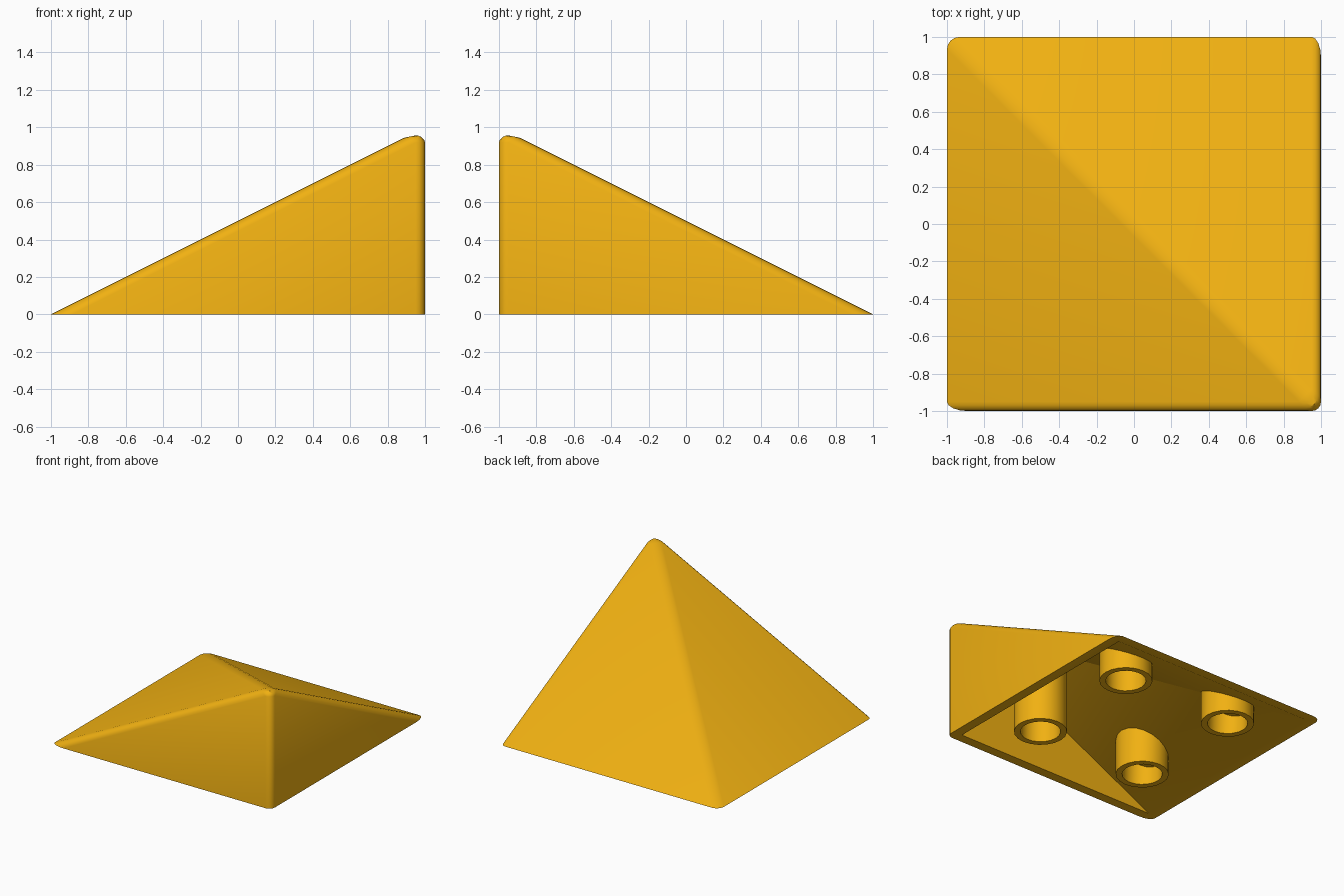
import bpy, bmesh, math

if "Cube" in bpy.data.objects:
    bpy.data.objects.remove(bpy.data.objects["Cube"])

INNER = 0.92      # half-width of the hollow
SIDES = 20

mat = bpy.data.materials.new("yellow_plastic")
mat.diffuse_color = (0.88, 0.44, 0.006, 1)
mat.use_nodes = True
mat.node_tree.nodes["Principled BSDF"].inputs["Base Color"].default_value = mat.diffuse_color


def finish(name, bm):
    bmesh.ops.recalc_face_normals(bm, faces=bm.faces)
    mesh = bpy.data.meshes.new(name)
    bm.to_mesh(mesh)
    bm.free()
    mesh.materials.append(mat)
    obj = bpy.data.objects.new(name, mesh)
    bpy.context.collection.objects.link(obj)
    bpy.ops.object.select_all(action='DESELECT')
    obj.select_set(True)
    bpy.context.view_layer.objects.active = obj
    bpy.ops.object.shade_smooth_by_angle(angle=math.radians(32))
    return obj


def corner_pyramid(bm, h):
    """Four sides rising from a square base to a peak over the front right corner."""
    base = [bm.verts.new((x * h, y * h, 0)) for x, y in ((-1, -1), (1, -1), (1, 1), (-1, 1))]
    peak = bm.verts.new((h, -h, h))
    for i in range(4):
        bm.faces.new((base[i], base[(i + 1) % 4], peak))
    return base, peak


# Hollow shell: rounded outer pyramid, inner pyramid, flat rim between them
bm = bmesh.new()
base, peak = corner_pyramid(bm, 1.0)
bm.faces.new(base[::-1])
bmesh.ops.bevel(bm, geom=list(peak.link_edges), offset=0.05, offset_type='OFFSET',
                segments=4, profile=0.5, affect='EDGES', clamp_overlap=True)
bm.normal_update()
bottom = [f for f in bm.faces if all(abs(v.co.z) < 1e-4 for v in f.verts)]
bmesh.ops.delete(bm, geom=bottom, context='FACES_ONLY')
corner_pyramid(bm, INNER)
rim = [e for e in bm.edges if e.is_boundary]
bmesh.ops.triangle_fill(bm, edges=rim, use_beauty=True, normal=(0, 0, -1))
finish("sloped_shell", bm)


# Tubes on the underside, each running up to the sloping roof
def tube(name, cx, cy, outer=0.2, inner=0.152):
    bm = bmesh.new()
    rings = []
    for r, top in ((outer, True), (outer, False), (inner, False), (inner, True)):
        ring = []
        for i in range(SIDES):
            a = math.tau * i / SIDES
            x, y = cx + r * math.cos(a), cy + r * math.sin(a)
            z = min((INNER - y) / 2, (INNER + x) / 2) + 0.01 if top else 0
            ring.append(bm.verts.new((x, y, z)))
        rings.append(ring)
    for k in range(4):
        a, b = rings[k], rings[(k + 1) % 4]
        for i in range(SIDES):
            j = (i + 1) % SIDES
            bm.faces.new((a[i], a[j], b[j], b[i]))
    finish(name, bm)


for side, x in (("left", -0.5), ("right", 0.5)):
    for depth, y in (("front", -0.5), ("back", 0.5)):
        tube(f"{depth}_{side}_tube", x, y)
